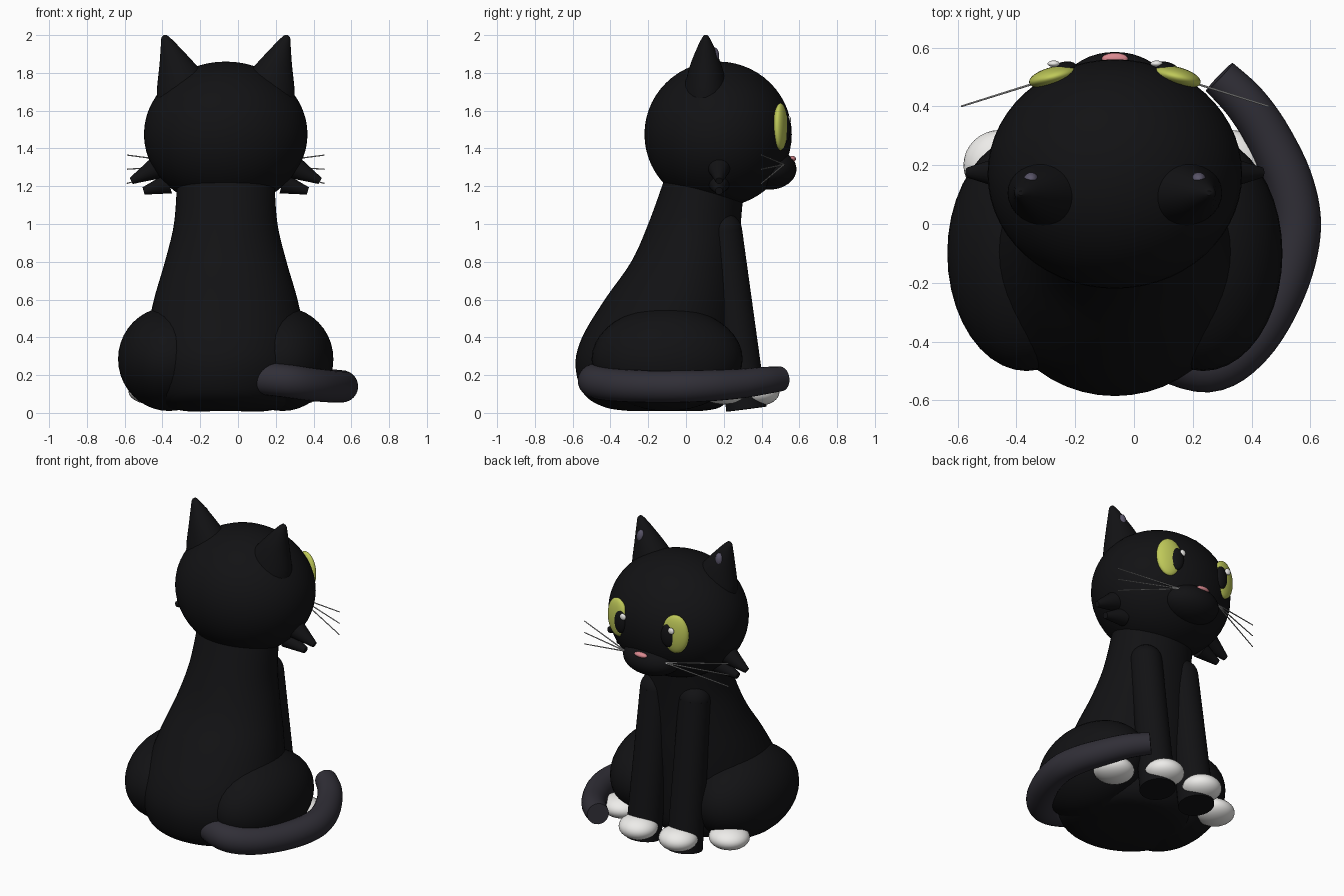
import bpy, bmesh
from math import cos, sin, tau, radians
from mathutils import Vector

if "Cube" in bpy.data.objects:
    bpy.data.objects.remove(bpy.data.objects["Cube"])

CX = -0.065  # symmetry line of the cat (the tail swings out to +x)


def material(name, r, g, b):
    m = bpy.data.materials.new(name)
    m.diffuse_color = (r, g, b, 1)
    m.use_nodes = True
    m.node_tree.nodes["Principled BSDF"].inputs["Base Color"].default_value = m.diffuse_color
    return m


BLACK = material("black_fur", 0.006, 0.006, 0.007)
TAIL = material("tail_fur", 0.03, 0.028, 0.038)
WHITE = material("white_fur", 0.85, 0.84, 0.82)
YELLOW = material("eye_yellow", 0.52, 0.58, 0.1)
PINK = material("nose_pink", 0.7, 0.25, 0.28)
INNER = material("inner_ear", 0.1, 0.09, 0.14)
GREY = material("whisker_grey", 0.5, 0.5, 0.5)


def finish(bm, name, mat):
    bmesh.ops.recalc_face_normals(bm, faces=bm.faces)
    me = bpy.data.meshes.new(name)
    bm.to_mesh(me)
    bm.free()
    me.materials.append(mat)
    ob = bpy.data.objects.new(name, me)
    bpy.context.collection.objects.link(ob)
    bpy.ops.object.select_all(action='DESELECT')
    bpy.context.view_layer.objects.active = ob
    ob.select_set(True)
    bpy.ops.object.shade_smooth_by_angle(angle=radians(40))
    return ob


def ellipsoid(name, loc, radii, mat, turn=0, seg=40):
    bm = bmesh.new()
    bmesh.ops.create_uvsphere(bm, u_segments=seg, v_segments=seg // 2, radius=1)
    bmesh.ops.scale(bm, vec=radii, verts=bm.verts)
    ob = finish(bm, name, mat)
    ob.location = loc
    ob.rotation_euler.z = turn
    return ob


def rod(name, a, b, r1, r2, mat, seg=24):
    a, b = Vector(a), Vector(b)
    bm = bmesh.new()
    bmesh.ops.create_cone(bm, cap_ends=True, segments=seg, radius1=r1, radius2=r2, depth=(b - a).length)
    ob = finish(bm, name, mat)
    ob.location = (a + b) / 2
    ob.rotation_euler = (b - a).to_track_quat('Z', 'Y').to_euler()
    return ob


def smooth_points(pts, steps=5):
    """Catmull-Rom resampling of a list of tuples."""
    p = [Vector(q) for q in pts]
    p = [p[0]] + p + [p[-1]]
    out = []
    for i in range(1, len(p) - 2):
        for k in range(steps):
            t = k / steps
            a, b, c, d = p[i - 1:i + 3]
            out.append((2 * b + (c - a) * t + (2 * a - 5 * b + 4 * c - d) * t * t
                        + (3 * b - a - 3 * c + d) * t ** 3) / 2)
    return out + [p[-1]]


def skin(name, loops, mat):
    bm = bmesh.new()
    rings = [[bm.verts.new(v) for v in loop] for loop in loops]
    n = len(rings[0])
    for r, s in zip(rings, rings[1:]):
        for i in range(n):
            bm.faces.new((r[i], r[(i + 1) % n], s[(i + 1) % n], s[i]))
    bm.faces.new(rings[0])
    bm.faces.new(rings[-1])
    return finish(bm, name, mat)


def loft(name, rings, mat, seg=40):
    """Rings are (z, centre x, centre y, radius x, radius y)."""
    loops = [[(x + rx * cos(tau * i / seg), y + ry * sin(tau * i / seg), z) for i in range(seg)]
             for z, x, y, rx, ry in smooth_points(rings)]
    return skin(name, loops, mat)


def tube(name, pts, mat, seg=24):
    """Points are (x, y, z, radius)."""
    path = smooth_points(pts, 6)
    loops = []
    for i, p in enumerate(path):
        t = (path[min(i + 1, len(path) - 1)] - path[max(i - 1, 0)]).to_3d().normalized()
        side = t.cross(Vector((0, 0, 1))).normalized()
        up = side.cross(t)
        loops.append([p.to_3d() + p[3] * (side * cos(tau * k / seg) + up * sin(tau * k / seg))
                      for k in range(seg)])
    return skin(name, loops, mat)


# Body: (z, back y, front y, half width)
profile = [(0.01, -0.30, 0.08, 0.20), (0.03, -0.43, 0.18, 0.33), (0.10, -0.54, 0.24, 0.40),
           (0.25, -0.585, 0.26, 0.43), (0.40, -0.55, 0.27, 0.42), (0.60, -0.43, 0.28, 0.38),
           (0.80, -0.29, 0.28, 0.322), (1.00, -0.20, 0.29, 0.274), (1.22, -0.12, 0.31, 0.258)]
loft("body", [(z, CX, (b + f) / 2, w, (f - b) / 2) for z, b, f, w in profile], BLACK, 48)

# Head and muzzle
ellipsoid("head", (CX, 0.17, 1.475), (0.433, 0.39, 0.385), BLACK, seg=56)
ellipsoid("muzzle", (CX, 0.44, 1.29), (0.19, 0.145, 0.108), BLACK)
ellipsoid("nose", (CX, 0.562, 1.345), (0.045, 0.02, 0.016), PINK, seg=20)

# Tail wrapping round the right side
tube("tail", [(0.06, -0.43, 0.19, 0.085), (0.25, -0.485, 0.17, 0.088), (0.39, -0.40, 0.15, 0.087),
              (0.50, -0.22, 0.14, 0.085), (0.55, -0.03, 0.14, 0.085), (0.53, 0.13, 0.145, 0.083),
              (0.46, 0.29, 0.155, 0.078), (0.38, 0.41, 0.17, 0.073), (0.29, 0.50, 0.18, 0.066)], TAIL)

for s, tag in ((-1, "left"), (1, "right")):
    def X(off):
        return CX + s * off

    # Legs and paws
    ellipsoid("haunch_" + tag, (X(0.30), -0.10, 0.285), (0.27, 0.40, 0.275), BLACK)
    rod("front_leg_" + tag, (X(0.15), 0.32, 0.02), (X(0.14), 0.20, 0.96), 0.108, 0.098, BLACK, 32)
    ellipsoid("shoulder_" + tag, (X(0.14), 0.20, 0.96), (0.098, 0.098, 0.098), BLACK, seg=32)
    ellipsoid("front_paw_" + tag, (X(0.145), 0.38, 0.11), (0.12, 0.115, 0.073), WHITE, seg=32)
    ellipsoid("hind_paw_" + tag, (X(0.39), 0.20, 0.115), (0.125, 0.12, 0.07), WHITE, seg=32)

    # Ears
    ear = [(1.60, .175, .185, .13), (1.70, .20, .165, .12), (1.84, .253, .098, .083),
           (1.94, .296, .048, .043), (1.985, .317, .024, .02), (2.0, .32, .008, .008)]
    loft("ear_" + tag, [(z, X(o), 0.105, rx, ry) for z, o, rx, ry in ear], BLACK, 32)
    ellipsoid("inner_ear_" + tag, (X(0.285), 0.15, 1.89), (0.026, 0.026, 0.045), INNER, seg=20)

    # Eyes; highlights sit on the same side of both pupils
    ellipsoid("eye_" + tag, (X(0.21), 0.50, 1.515), (0.084, 0.034, 0.125), YELLOW, -s * radians(14))
    ellipsoid("pupil_" + tag, (X(0.175), 0.527, 1.505), (0.046, 0.024, 0.075), BLACK, -s * radians(14), 28)
    ellipsoid("highlight_" + tag, (X(0.175) - 0.033, 0.545, 1.55), (0.021, 0.011, 0.021), WHITE, seg=20)

    # Cheek tufts
    rod("upper_tuft_" + tag, (X(0.36), 0.175, 1.30), (X(0.50), 0.175, 1.228), 0.062, 0.018, BLACK)
    rod("lower_tuft_" + tag, (X(0.30), 0.175, 1.215), (X(0.435), 0.175, 1.175), 0.055, 0.02, BLACK)

    # Whiskers
    for i, z in enumerate((1.365, 1.29, 1.215)):
        rod(f"whisker_{tag}_{i + 1}", (X(0.14), 0.52, 1.315), (X(0.523), 0.40, z), 0.004, 0.003, GREY, 8)
